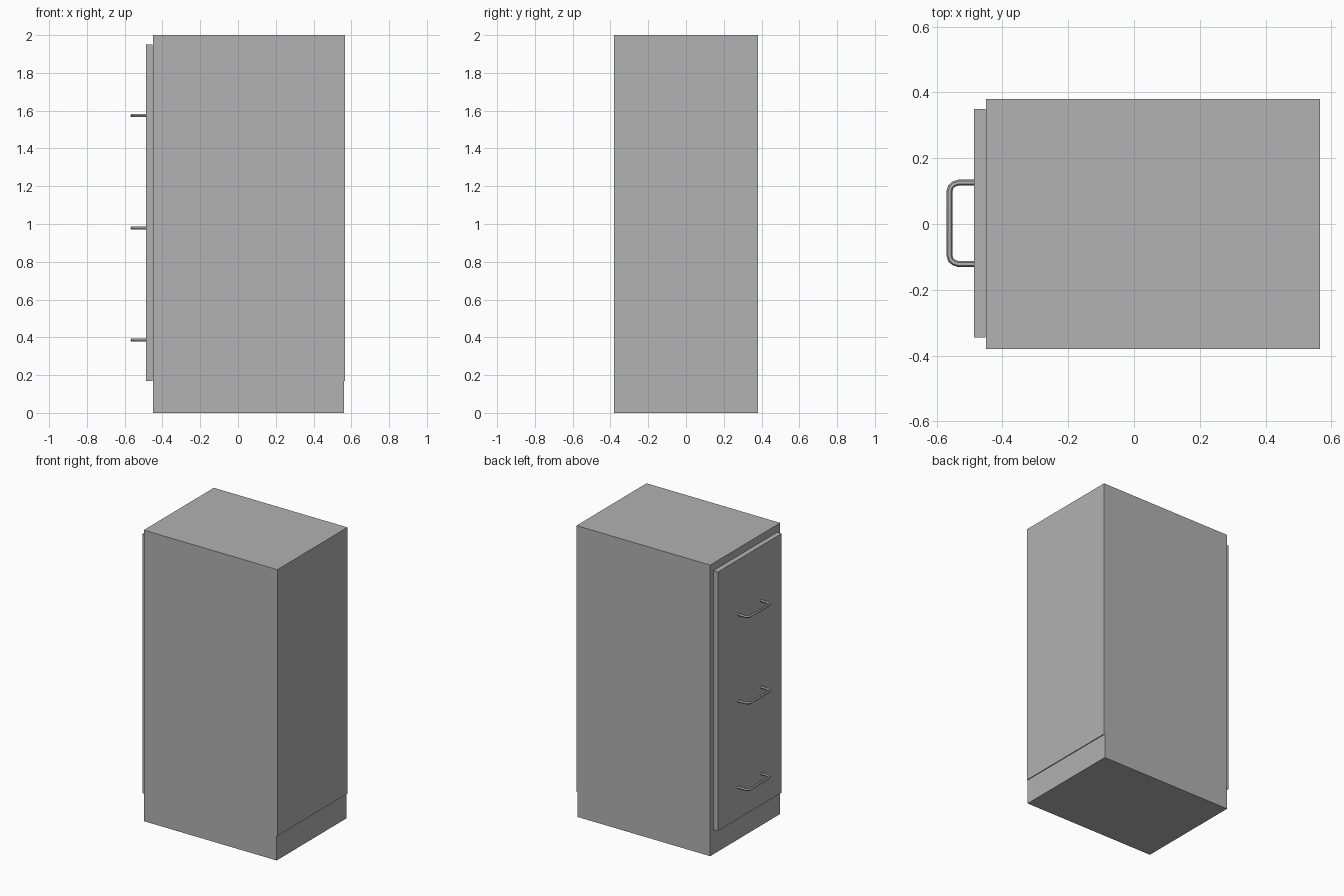
import bpy
import bmesh

cube = bpy.data.objects.get("Cube")
if cube:
    bpy.data.objects.remove(cube, do_unlink=True)

# One plain grey for the whole cabinet
grey = bpy.data.materials.new("light_grey")
grey.use_nodes = True
grey.diffuse_color = (0.445, 0.445, 0.445, 1)
grey.node_tree.nodes["Principled BSDF"].inputs["Base Color"].default_value = grey.diffuse_color


def extrude_profile(name, points, half_width, centre_y=0.0):
    """Solid from an x/z outline, extruded along y."""
    bm = bmesh.new()
    face = bm.faces.new([bm.verts.new((x, centre_y - half_width, z)) for x, z in points])
    moved = bmesh.ops.extrude_face_region(bm, geom=[face])["geom"]
    verts = [v for v in moved if isinstance(v, bmesh.types.BMVert)]
    bmesh.ops.translate(bm, verts=verts, vec=(0, 2 * half_width, 0))
    bmesh.ops.recalc_face_normals(bm, faces=bm.faces)
    mesh = bpy.data.meshes.new(name)
    bm.to_mesh(mesh)
    bm.free()
    mesh.materials.append(grey)
    obj = bpy.data.objects.new(name, mesh)
    bpy.context.collection.objects.link(obj)
    return obj


def handle(name, z):
    """Bent bar pull: swept tube with two rounded corners."""
    curve = bpy.data.curves.new(name, "CURVE")
    curve.dimensions = "3D"
    curve.bevel_depth = 0.009
    curve.bevel_resolution = 1
    half = [(-0.483, 0.124), (-0.533, 0.124), (-0.548, 0.119),
            (-0.557, 0.111), (-0.561, 0.097)]
    path = half + [(x, -y) for x, y in reversed(half)]
    spline = curve.splines.new("POLY")
    spline.points.add(len(path) - 1)
    for point, (x, y) in zip(spline.points, path):
        point.co = (x, y + 0.002, z, 1)
    curve.materials.append(grey)
    obj = bpy.data.objects.new(name, curve)
    bpy.context.collection.objects.link(obj)
    # Convert the sweep to a mesh
    bpy.ops.object.select_all(action="DESELECT")
    obj.select_set(True)
    bpy.context.view_layer.objects.active = obj
    bpy.ops.object.convert(target="MESH")
    bpy.ops.object.shade_smooth_by_angle()


# Carcass, with the shallow plinth step on the +x side
extrude_profile("cabinet_body",
                [(-0.45, 0), (0.56, 0), (0.56, 0.17), (0.566, 0.17), (0.566, 2), (-0.45, 2)],
                0.38)

# Front panel, standing just clear of the carcass
extrude_profile("front_panel",
                [(-0.486, 0.17), (-0.452, 0.17), (-0.452, 1.95), (-0.486, 1.95)],
                0.347, 0.002)

# Three pulls, evenly spaced
for i, part in enumerate(("lower", "middle", "upper")):
    handle(part + "_handle", 0.386 + 0.594 * i)
